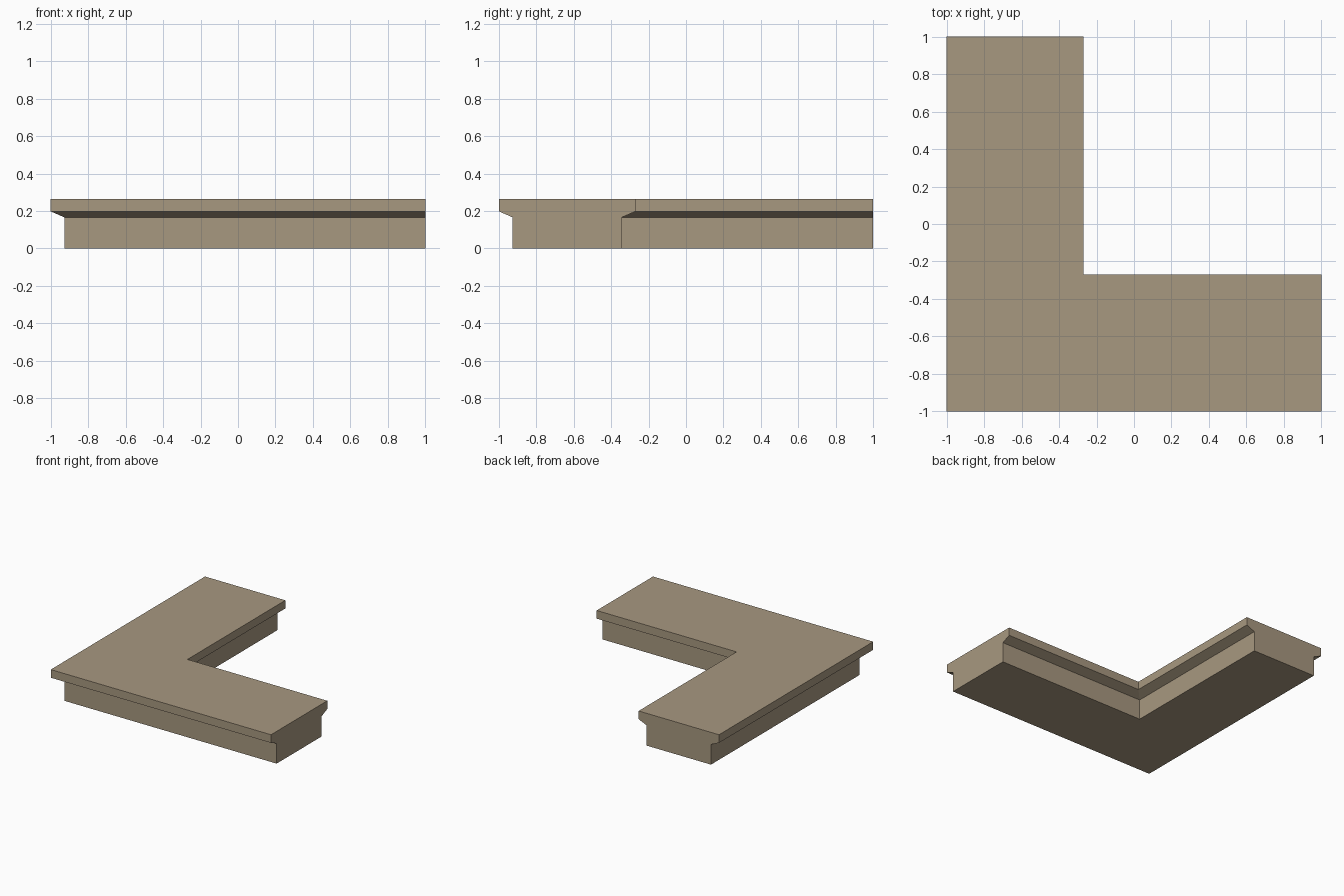
import bpy, bmesh, math

if "Cube" in bpy.data.objects:
    bpy.data.objects.remove(bpy.data.objects["Cube"])

TOP_IN, INNER = -1.0, -0.27   # outer and inner edges of the top slab

# (inset, height) moulding section: plinth, sloped underside, top slab
SECTION = [(0.073, 0.0), (0.073, 0.166), (0.0, 0.198), (0.0, 0.265)]


def l_outline(d):
    """L-shaped plan, long sides inset by d, both ends flush at +1."""
    o, i = TOP_IN + d, INNER - d
    return [(o, o), (1, o), (1, i), (i, i), (i, 1), (o, 1)]


stone = bpy.data.materials.new("warm_stone")
stone.diffuse_color = (0.39, 0.314, 0.216, 1)
stone.use_nodes = True
stone.node_tree.nodes["Principled BSDF"].inputs["Base Color"].default_value = stone.diffuse_color

# Corner coping: stacked L outlines joined into one solid
bm = bmesh.new()
rings = [[bm.verts.new((x, y, z)) for x, y in l_outline(d)] for d, z in SECTION]
for low, high in zip(rings, rings[1:]):
    for a in range(6):
        b = (a + 1) % 6
        bm.faces.new((low[a], low[b], high[b], high[a]))
bm.faces.new(rings[-1])
bm.faces.new(rings[0][::-1])

# Merge the flush end strips into single flat faces
bmesh.ops.dissolve_limit(bm, angle_limit=math.radians(1),
                         verts=bm.verts[:], edges=bm.edges[:])
bmesh.ops.recalc_face_normals(bm, faces=bm.faces[:])

mesh = bpy.data.meshes.new("corner_coping")
bm.to_mesh(mesh)
bm.free()
mesh.materials.append(stone)
bpy.context.collection.objects.link(bpy.data.objects.new("corner_coping", mesh))
